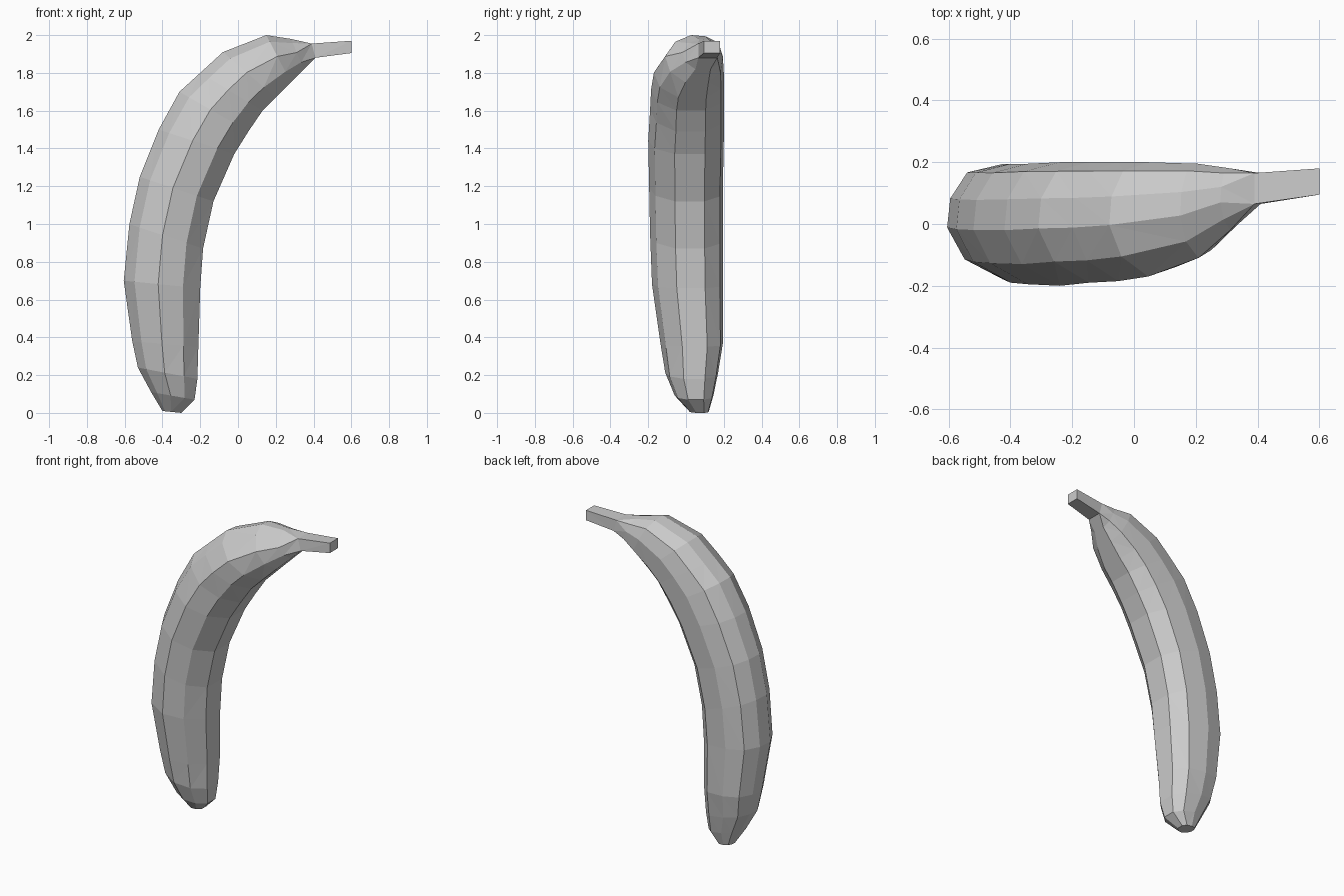
import bpy, bmesh

cube = bpy.data.objects.get("Cube")
if cube:
    bpy.data.objects.remove(cube, do_unlink=True)

# One plain grey for the whole fruit
grey = bpy.data.materials.new("plain_grey")
grey.use_nodes = True
color = (0.6, 0.6, 0.6, 1)
grey.diffuse_color = color
grey.node_tree.nodes["Principled BSDF"].inputs["Base Color"].default_value = color

# Ridged cross-section: u runs from outer curve to inner curve, v from front to back
SECTION = [(-1, -.1), (-.72, -.65), (-.1, -1), (.55, -.83), (1, -.3),
           (1, .5), (.6, .92), (-.1, 1), (-.68, .85), (-.95, .4)]

# Outer x, z; inner x, z; front y, back y - from the blossom tip to the stem
BODY = [(-.40, .01, -.30, 0, .02, .12), (-.46, .11, -.23, .07, -.06, .145),
        (-.53, .24, -.215, .18, -.11, .17), (-.56, .38, -.21, .35, -.135, .195),
        (-.605, .7, -.2, .66, -.18, .195), (-.575, 1, -.185, .87, -.19, .195),
        (-.52, 1.25, -.13, 1.12, -.195, .195), (-.42, 1.5, -.02, 1.37, -.2, .2),
        (-.31, 1.7, .055, 1.49, -.19, .2), (-.2, 1.8, .13, 1.6, -.185, .2),
        (-.08, 1.91, .2, 1.67, -.17, .2), (.15, 2, .28, 1.75, -.11, .195),
        (.28, 1.98, .35, 1.82, -.02, .18)]
STEM = [(.39, 1.955, .41, 1.88, .065, .165), (.6, 1.97, .6, 1.905, .095, .18)]


def ring(bm, spec, square):
    ox, oz, ix, iz, front, back = spec
    verts = []
    for u, v in SECTION:
        if square:
            u, v = (1 if u > 0 else -1), (1 if v > 0 else -1)
        s, t = (u + 1) / 2, (v + 1) / 2
        verts.append(bm.verts.new((ox + (ix - ox) * s, front + (back - front) * t,
                                   oz + (iz - oz) * s)))
    return verts


# Loft the body into the square stem
bm = bmesh.new()
rings = [ring(bm, r, False) for r in BODY] + [ring(bm, r, True) for r in STEM]
n = len(SECTION)
for a, b in zip(rings, rings[1:]):
    for i in range(n):
        j = (i + 1) % n
        bm.faces.new((a[i], a[j], b[j], b[i]))
bm.faces.new(rings[0])
bm.faces.new(rings[-1])
bmesh.ops.remove_doubles(bm, verts=bm.verts, dist=0.0005)
bmesh.ops.triangulate(bm, faces=[f for f in bm.faces if len(f.verts) == 4])
bmesh.ops.recalc_face_normals(bm, faces=bm.faces)

mesh = bpy.data.meshes.new("banana")
bm.to_mesh(mesh)
bm.free()
mesh.materials.append(grey)
banana = bpy.data.objects.new("banana", mesh)
bpy.context.collection.objects.link(banana)
